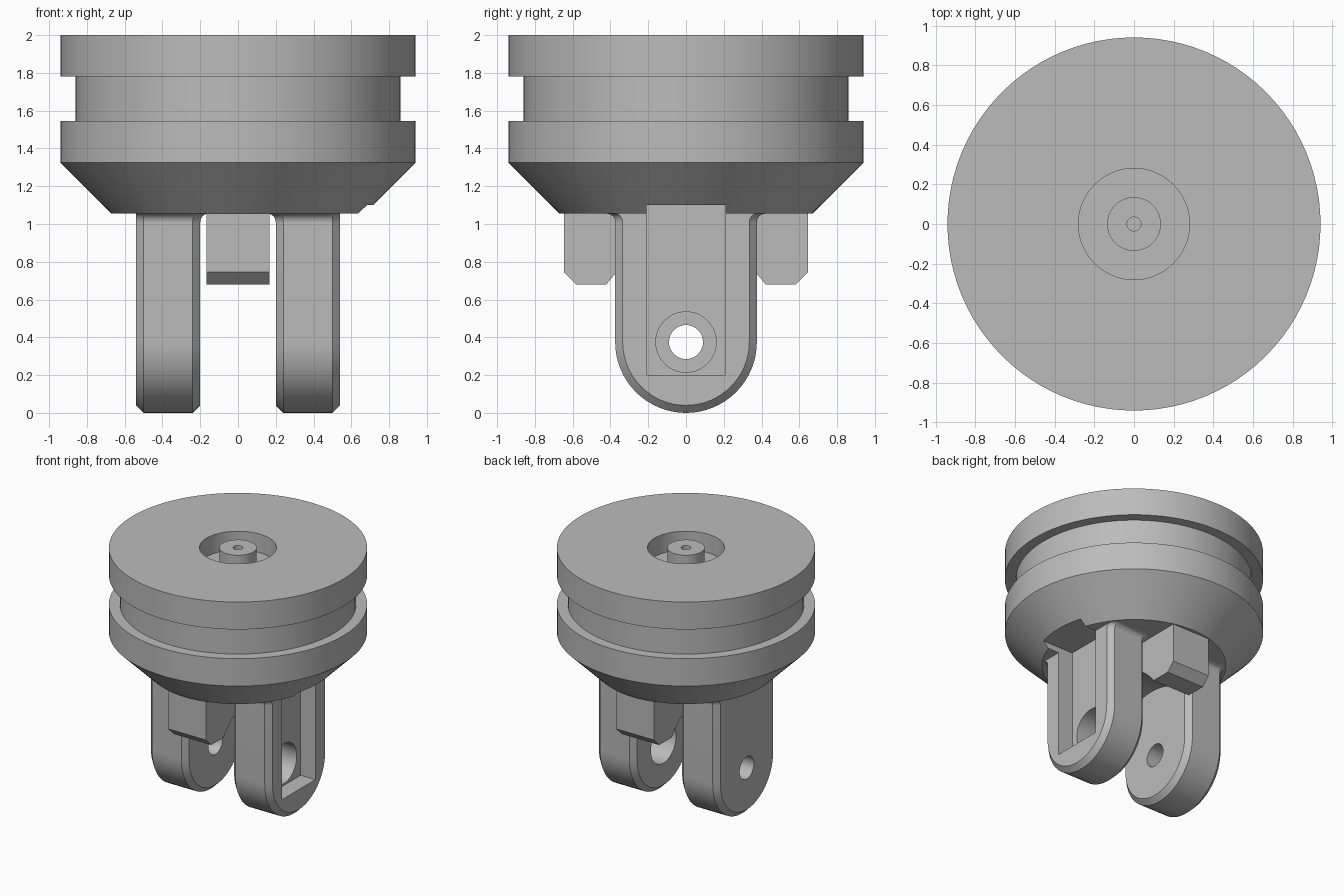
import bpy, bmesh, math

cube = bpy.data.objects.get("Cube")
if cube:
    bpy.data.objects.remove(cube, do_unlink=True)

grey = bpy.data.materials.new("plain_grey")
grey.use_nodes = True
GREY = (0.5, 0.5, 0.5, 1)
grey.diffuse_color = GREY
grey.node_tree.nodes["Principled BSDF"].inputs["Base Color"].default_value = GREY


def skin(name, loops):
    """Closed solid through matching point loops, capped at both ends."""
    bm = bmesh.new()
    rings = [[bm.verts.new(p) for p in loop] for loop in loops]
    for a, b in zip(rings, rings[1:]):
        for i in range(len(a)):
            j = (i + 1) % len(a)
            bm.faces.new((a[i], a[j], b[j], b[i]))
    bm.faces.new(rings[0])
    bm.faces.new(rings[-1])
    bmesh.ops.recalc_face_normals(bm, faces=bm.faces)
    mesh = bpy.data.meshes.new(name)
    bm.to_mesh(mesh)
    bm.free()
    mesh.materials.append(grey)
    obj = bpy.data.objects.new(name, mesh)
    bpy.context.collection.objects.link(obj)
    return obj


def circle(r, n):
    return [(r * math.cos(math.tau * i / n), r * math.sin(math.tau * i / n)) for i in range(n)]


def box(name, x0, x1, y, z0, z1):
    return skin(name, [[(x, -y, z0), (x, y, z0), (x, y, z1), (x, -y, z1)] for x in (x0, x1)])


def cut(obj, cutter):
    """Subtract the cutter and keep the resulting mesh."""
    mod = obj.modifiers.new("cut", "BOOLEAN")
    mod.operation = "DIFFERENCE"
    mod.solver = "EXACT"
    mod.object = cutter
    bpy.context.view_layer.update()
    result = bpy.data.meshes.new_from_object(obj.evaluated_get(bpy.context.evaluated_depsgraph_get()))
    obj.modifiers.clear()
    obj.data = result


W, BASE_Z, TOP_Z, BEVEL = 0.375, 1.055, 1.07, 0.04

# Grooved round head: bore, boss, recess, rims, groove and cone
profile = [(0.035, 1.8), (0.035, 2), (0.135, 2), (0.135, 1.85), (0.28, 1.85), (0.28, 2),
           (0.94, 2), (0.94, 1.78), (0.86, 1.78), (0.86, 1.545), (0.94, 1.545),
           (0.94, 1.325), (0.67, BASE_Z)]
head = skin("grooved_head", [[(x, y, z) for x, y in circle(r, 96)] for r, z in profile])


def leg_loop(x, inset):
    """Upright outline with a round lower end."""
    r = W - inset
    arc = [math.pi * (1 + i / 32) for i in range(33)]
    return [(x, r * math.cos(a), W + r * math.sin(a)) for a in arc] + [(x, r, TOP_Z), (x, -r, TOP_Z)]


def flare_loop(side, z, d):
    """Level section of the leg, widened by d except on its outer face."""
    half = [(0.2 - d, W - BEVEL + 0.4 * d), (0.24 - 0.4 * d, W + d), (0.5, W + d), (0.54, W - BEVEL + d)]
    return [(side * x, y, z) for x, y in half] + [(side * x, -y, z) for x, y in reversed(half)]


# Legs with a fillet under the head and a pin hole
legs, fillets, cutters = [], [], []
for word, side, hole in (("left", 1, 0.16), ("right", -1, 0.09)):
    leg = skin(word + "_leg", [leg_loop(side * x, i) for x, i in
                               ((0.2, BEVEL), (0.24, 0), (0.5, 0), (0.54, BEVEL))])
    R = 0.045
    steps = [math.pi / 2 * i / 6 for i in range(7)]
    loops = [flare_loop(side, BASE_Z - R + R * math.sin(a), R * (1 - math.cos(a))) for a in steps]
    fillet = skin(word + "_leg_fillet", loops + [flare_loop(side, TOP_Z, R)])
    drill = skin("drill", [[(side * x, y, W + z) for y, z in circle(hole, 48)] for x in (0.1, 0.7)])
    cut(leg, drill)
    legs.append(leg)
    fillets.append(fillet)
    cutters.append(drill)

# Rectangular pocket in the left leg, running up into the cone
pocket = box("pocket_cutter", 0.41, 1.2, 0.21, 0.2, 1.1)
cutters.append(pocket)
for obj in (head, legs[0], fillets[0]):
    cut(obj, pocket)

# Stop bar between the legs, arched underneath for clearance
reach, low, radius = 0.645, 0.68, 0.52
end = math.asin((low - W) / radius)
arch = [end + (math.pi - 2 * end) * i / 24 for i in range(25)]
section = [(-reach, TOP_Z), (-reach, low + 0.065), (-reach + 0.065, low)]
section += [(radius * math.cos(a), W + radius * math.sin(a)) for a in reversed(arch)]
section += [(-y, z) for y, z in reversed(section[:3])]
bar = skin("stop_bar", [[(x, y, z) for y, z in section] for x in (-0.168, 0.168)])

for c in cutters:
    bpy.data.objects.remove(c, do_unlink=True)

# Smooth round surfaces, keep edges crisp
bpy.ops.object.select_all(action="DESELECT")
for obj in [head, bar] + legs + fillets:
    obj.select_set(True)
bpy.context.view_layer.objects.active = head
bpy.ops.object.shade_smooth_by_angle(angle=math.radians(25))
